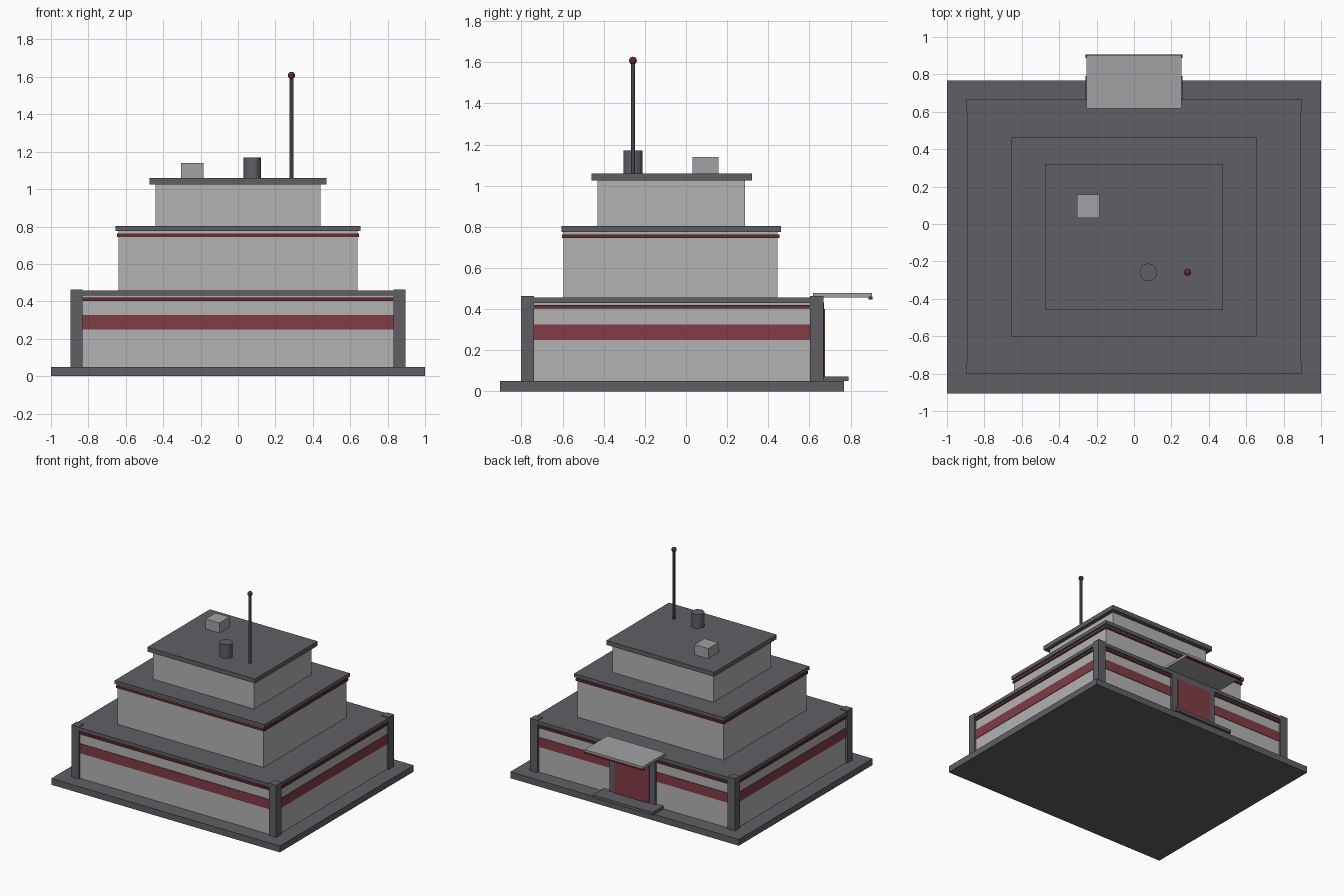
import bpy

if "Cube" in bpy.data.objects:
    bpy.data.objects.remove(bpy.data.objects["Cube"])


def material(name, rgb):
    m = bpy.data.materials.new(name)
    m.diffuse_color = (*rgb, 1)
    m.use_nodes = True
    m.node_tree.nodes["Principled BSDF"].inputs["Base Color"].default_value = m.diffuse_color
    return m


WALL = material("wall_grey", (0.45, 0.45, 0.45))
DARK = material("slate", (0.115, 0.115, 0.13))
LIGHT = material("light_metal", (0.36, 0.36, 0.38))
RED = material("red_panel", (0.22, 0.045, 0.06))
TRIM = material("dark_red_trim", (0.12, 0.025, 0.025))


def box(name, x0, x1, y0, y1, z0, z1, mat):
    bpy.ops.mesh.primitive_cube_add(
        size=1, location=((x0 + x1) / 2, (y0 + y1) / 2, (z0 + z1) / 2))
    o = bpy.context.object
    o.name = name
    o.scale = (x1 - x0, y1 - y0, z1 - z0)
    bpy.ops.object.transform_apply(location=False, rotation=False, scale=True)
    o.data.materials.append(mat)
    return o


def cylinder(name, x, y, z0, z1, r, sides, mat):
    bpy.ops.mesh.primitive_cylinder_add(
        vertices=sides, radius=r, depth=z1 - z0, location=(x, y, (z0 + z1) / 2))
    o = bpy.context.object
    o.name = name
    o.data.materials.append(mat)


def layer(name, half, y0, y1, z0, z1, mat):
    box(name, -half, half, y0, y1, z0, z1, mat)


# Base and three stepped storeys with trims and roof slabs
layer("base_slab", 1.0, -0.905, 0.768, 0, 0.05, DARK)
layer("lower_walls", 0.88, -0.785, 0.652, 0.05, 0.43, WALL)
layer("lower_window_band", 0.884, -0.789, 0.656, 0.25, 0.326, RED)
layer("lower_trim", 0.889, -0.794, 0.661, 0.402, 0.42, TRIM)
layer("lower_roof", 0.893, -0.798, 0.665, 0.43, 0.457, DARK)
layer("middle_walls", 0.64, -0.595, 0.445, 0.457, 0.775, WALL)
layer("middle_trim", 0.648, -0.602, 0.454, 0.745, 0.763, TRIM)
layer("middle_roof", 0.655, -0.605, 0.462, 0.775, 0.803, DARK)
layer("upper_walls", 0.442, -0.43, 0.288, 0.803, 1.025, WALL)
layer("upper_roof", 0.472, -0.46, 0.322, 1.025, 1.06, DARK)

# Corner pillars
for side, x0, x1 in (("left", -0.896, -0.832), ("right", 0.832, 0.896)):
    for end, y0, y1 in (("front", -0.802, -0.738), ("back", 0.604, 0.668)):
        box(f"{end}_{side}_pillar", x0, x1, y0, y1, 0.05, 0.463, DARK)

# Back entrance
layer("entrance_step", 0.26, 0.64, 0.79, 0.05, 0.073, DARK)
layer("door_frame", 0.20, 0.64, 0.671, 0.05, 0.432, DARK)
layer("door", 0.15, 0.65, 0.677, 0.073, 0.40, RED)
layer("canopy", 0.255, 0.618, 0.904, 0.457, 0.477, LIGHT)
layer("canopy_trim", 0.258, 0.888, 0.906, 0.447, 0.46, TRIM)

# Rooftop equipment
box("roof_unit", -0.305, -0.185, 0.032, 0.157, 1.06, 1.14, LIGHT)
cylinder("vent", 0.077, -0.258, 1.06, 1.17, 0.047, 16, DARK)
cylinder("antenna_mast", 0.286, -0.258, 1.06, 1.61, 0.01, 8, DARK)
bpy.ops.mesh.primitive_uv_sphere_add(
    segments=12, ring_count=8, radius=0.019, location=(0.286, -0.258, 1.608))
beacon = bpy.context.object
beacon.name = "antenna_beacon"
beacon.data.materials.append(TRIM)
